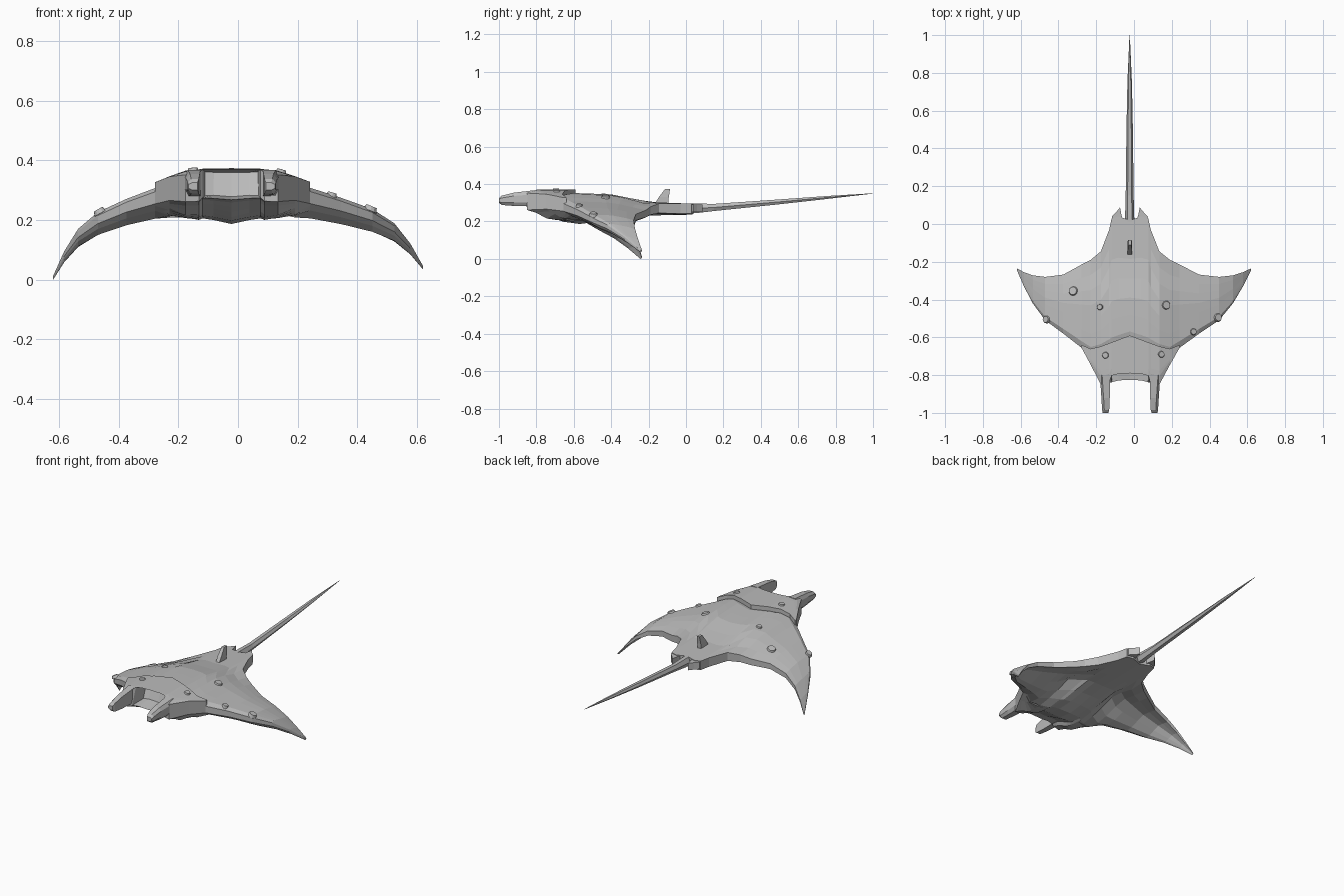
import bpy
import bmesh
from mathutils import Vector

old = bpy.data.objects.get("Cube")
if old:
    bpy.data.objects.remove(old)

grey = bpy.data.materials.new("stone_grey")
grey.use_nodes = True
grey.diffuse_color = (0.5, 0.5, 0.5, 1)
grey.node_tree.nodes["Principled BSDF"].inputs["Base Color"].default_value = grey.diffuse_color

TIP = 0.62
# span offset, leading edge y, trailing edge y, drop of the top, thickness
SPAN = [
    (0, -.79, .02, 0, .165),
    (.06, -.793, .04, 0, .155),
    (.097, -.803, .03, 0, .15),
    (.11, -.84, -.03, .002, .15),
    (.155, -.85, -.145, .006, .14),
    (.21, -.745, -.19, .025, .12),
    (.26, -.655, -.215, .045, .105),
    (.36, -.58, -.268, .08, .09),
    (.46, -.51, -.28, .122, .078),
    (.53, -.42, -.272, .175, .058),
    (.58, -.33, -.255, .235, .035),
    (TIP, -.245, -.235, .295, .012),
]
SPINE = [(-.86, .335), (-.8, .35), (-.6, .352), (-.4, .345), (-.3, .325), (-.24, .305), (.04, .295)]
BELLY = [(0, .5), (.15, .92), (.28, 1), (.45, .85), (.67, .45), (1, .36)]
CHEVRON = [(0, -.59), (.12, -.635), (.2, -.665), (.26, -.64)]
ROWS = (0, .08, .22, .36, .52, .68, .84, 1)


def sample(table, v, col=1):
    """Piecewise linear lookup."""
    if v <= table[0][0]:
        return table[0][col]
    for a, b in zip(table, table[1:]):
        if v <= b[0]:
            return a[col] + (b[col] - a[col]) * (v - a[0]) / (b[0] - a[0])
    return table[-1][col]


def place(side, s, y, z):
    """Span offset to world point, following the slight lean of the body."""
    k = s / TIP
    lift = .035 * k ** 4 if side > 0 else 0
    return Vector((side * s - .022 * (1 - k * k), y, z + lift))


def top(s, y):
    return sample(SPINE, y) - sample(SPAN, s, 3)


def bottom(s, y):
    lead, trail = sample(SPAN, s, 1), sample(SPAN, s, 2)
    return top(s, y) - sample(SPAN, s, 4) * sample(BELLY, (y - lead) / (trail - lead))


def finish(name, bm):
    bmesh.ops.recalc_face_normals(bm, faces=bm.faces)
    mesh = bpy.data.meshes.new(name)
    bm.to_mesh(mesh)
    bm.free()
    mesh.materials.append(grey)
    obj = bpy.data.objects.new(name, mesh)
    bpy.context.collection.objects.link(obj)
    return obj


def loft(name, rings, edit=None):
    """Skin closed rings and cap both ends."""
    bm = bmesh.new()
    loops = [[bm.verts.new(p) for p in ring] for ring in rings]
    n = len(loops[0])
    for a, b in zip(loops, loops[1:]):
        for i in range(n):
            j = (i + 1) % n
            bm.faces.new((a[i], a[j], b[j], b[i]))
    bm.faces.new(loops[0])
    bm.faces.new(loops[-1])
    if edit:
        bmesh.ops.recalc_face_normals(bm, faces=bm.faces)
        edit(bm)
    return finish(name, bm)


def slab(name, stations, lead, trail, raise_top, round_edge, lip, edit=None):
    """Sheet with upper and lower skins, lofted across the span."""
    rings = []
    spans = [(-1, s) for s in reversed(stations) if s > 0] + [(1, s) for s in stations]
    for side, s in spans:
        ys = [lead(s) + (trail(s) - lead(s)) * t for t in ROWS]
        upper = [place(side, s, y, top(s, y) + raise_top) for y in ys]
        upper[0].z -= round_edge * min(1, (TIP - s) * 8)
        lower = [place(side, s, y, bottom(s, y)) for y in ys]
        if s < .1:
            lower[0].y -= lip
        rings.append(upper + lower[::-1])
    return loft(name, rings, edit)


# Wings and trunk
def trunk_lead(s):
    return sample(CHEVRON, s) - .03 if s < .25 else sample(SPAN, s, 1)


slab("wings_and_trunk", [r[0] for r in SPAN], trunk_lead,
     lambda s: sample(SPAN, s, 2), 0, .012, 0)


# Raised head plate with a hollow mouth
def open_mouth(bm):
    front = [f for f in bm.faces if f.normal.y < -.7
             and f.calc_center_median().y < -.78
             and abs(f.calc_center_median().x + .022) < .1]
    bmesh.ops.inset_region(bm, faces=front, thickness=.011)
    inner = {v for f in front for v in f.verts}
    bmesh.ops.translate(bm, verts=list(inner), vec=(0, .09, 0))


slab("head", [r[0] for r in SPAN if r[0] < .27], lambda s: sample(SPAN, s, 1),
     lambda s: sample(CHEVRON, s), .02, 0, .035, open_mouth)

# Head horns: y, low z, high z, inner and outer span
HORN = [(-1, .3, .325, .115, .145), (-.985, .288, .338, .11, .148),
        (-.92, .283, .354, .107, .152), (-.8, .28, .368, .104, .16)]
for side, label in ((1, "left"), (-1, "right")):
    rings = []
    for y, low, high, inner, outer in HORN:
        cut = (high - low) * .25
        rings.append([place(side, s, y, z) for s, z in (
            (inner, low), (outer - .012, low), (outer, low + cut),
            (outer, high - cut), (outer - .012, high), (inner, high))])
    loft(label + "_horn", rings)

# Pelvic fins beside the tail root
for side, label in ((1, "left"), (-1, "right")):
    loft(label + "_pelvic_fin", [
        [place(side, s, y, z) for s, y in ((.03, 0), (.045, .05), (.052, .088), (.075, .06), (.095, .04), (.09, 0))]
        for z in (.25, .292)])

# Tail: y, centre z, half width, half height
TAIL = [(-.05, .27, .026, .026), (.05, .27, .024, .026), (.15, .275, .021, .019),
        (.5, .305, .017, .013), (.75, .328, .012, .008), (1, .35, .001, .001)]
HEX = [(1, 0), (.5, 1), (-.5, 1), (-1, 0), (-.5, -1), (.5, -1)]
loft("tail", [[(-.023 + w * a, y, z + h * b) for a, b in HEX] for y, z, w, h in TAIL])

# Small swept dorsal fin
FIN = [(-.17, -.095, .29, .012), (-.145, -.092, .33, .012), (-.112, -.085, .374, .008)]
loft("dorsal_fin", [[(-.022 - w, y0, z), (-.022 + w, y0, z), (-.022 + w, y1, z), (-.022 - w, y1, z)]
                    for y0, y1, z, w in FIN])

# Flat round bumps on the back: side, span, y, radius
BUMPS = [(-1, .305, -.355, .028), (1, .19, -.43, .026), (1, .455, -.495, .025),
         (-1, .455, -.505, .022), (-1, .16, -.44, .018), (1, .33, -.57, .02),
         (-1, .13, -.695, .02), (1, .165, -.69, .02)]
for i, (side, s, y, r) in enumerate(BUMPS):
    d = .02
    across = place(side, s + d, y, top(s + d, y)) - place(side, s - d, y, top(s - d, y))
    along = Vector((0, 2 * d, top(s, y + d) - top(s, y - d)))
    normal = across.cross(along) * side
    bm = bmesh.new()
    bmesh.ops.create_cone(bm, cap_ends=True, segments=12, radius1=r, radius2=r * .75, depth=.016)
    obj = finish("back_bump_%d" % i, bm)
    obj.location = place(side, s, y, top(s, y) + (.02 if y < -.6 else 0))
    obj.rotation_mode = 'QUATERNION'
    obj.rotation_quaternion = normal.to_track_quat('Z', 'Y')
